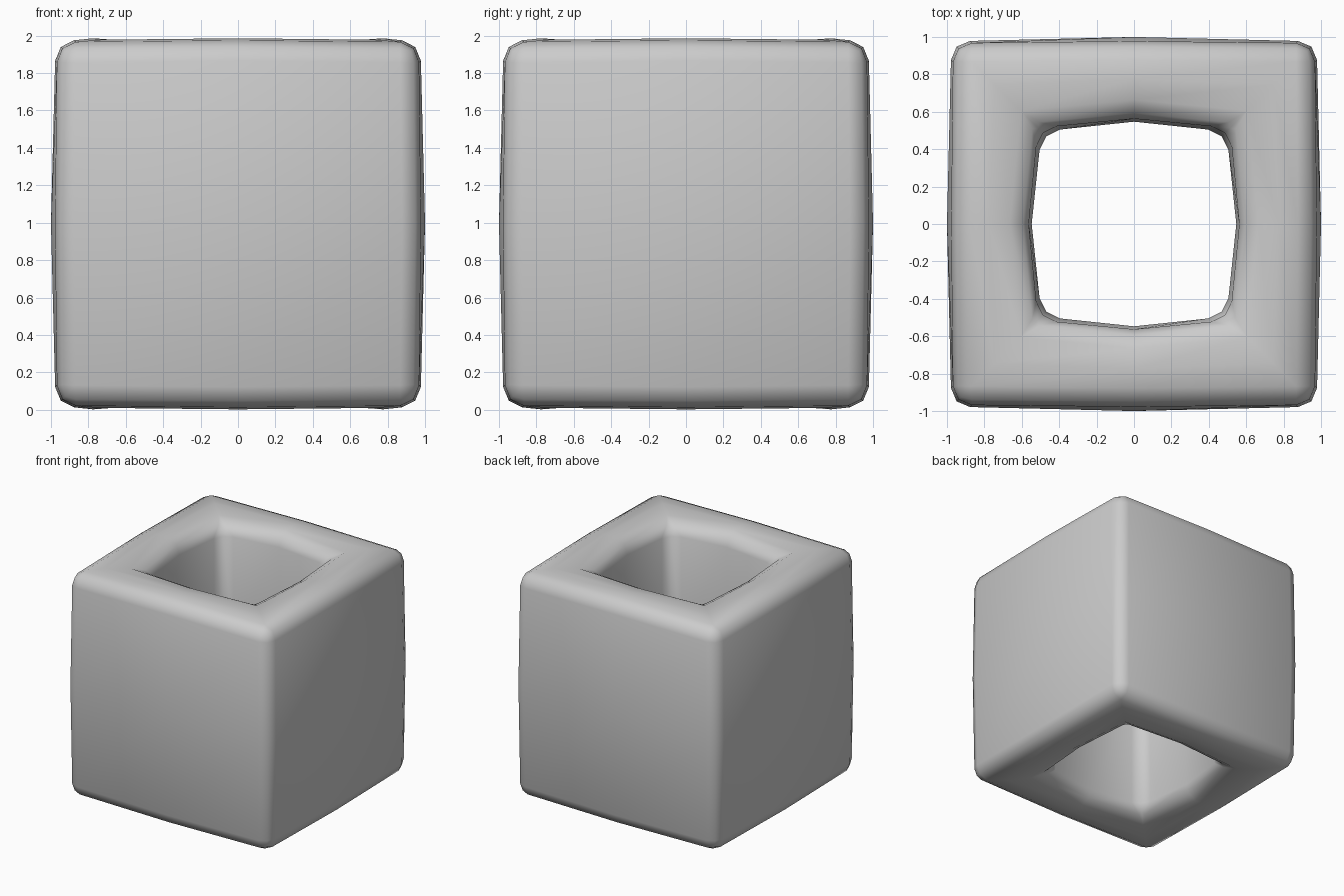
import bpy, bmesh

if "Cube" in bpy.data.objects:
    bpy.data.objects.remove(bpy.data.objects["Cube"])

ZC = 0.994  # height of the mid plane

# half cross-sections (radius, height above mid plane), outside to inside
SIDE = [(1.0, 0), (0.976, 0.972), (0.775, 0.992), (0.565, 0.968), (0.547, 0)]
CORNER = [(0.977, 0), (0.966, 0.962), (0.745, 0.984), (0.515, 0.96), (0.495, 0)]


def closed(profile):
    """Mirror the half section to a closed loop of eight points."""
    return profile + [(r, -z) for r, z in profile[3:0:-1]]


# square tube with slightly bowed walls: eight stations around the axis
bm = bmesh.new()
dirs = [(1, 0), (1, 1), (0, 1), (-1, 1), (-1, 0), (-1, -1), (0, -1), (1, -1)]
rings = []
for i, (dx, dy) in enumerate(dirs):
    section = closed(CORNER if i % 2 else SIDE)
    rings.append([bm.verts.new((dx * r, dy * r, ZC + z)) for r, z in section])
for i in range(8):
    a, b = rings[i], rings[(i + 1) % 8]
    for j in range(8):
        k = (j + 1) % 8
        bm.faces.new((a[j], b[j], b[k], a[k]))
bmesh.ops.recalc_face_normals(bm, faces=bm.faces)

# round the rims and the upright edges
hard = []
for i in range(8):
    a, b = rings[i], rings[(i + 1) % 8]
    hard += [bm.edges.get((a[j], b[j])) for j in (1, 3, 5, 7)]
    if i % 2:
        for j, k in ((0, 1), (0, 7), (4, 3), (4, 5)):
            hard.append(bm.edges.get((a[j], a[k])))
bmesh.ops.bevel(bm, geom=hard, offset=0.1, offset_type='OFFSET', segments=2,
                profile=0.5, affect='EDGES', clamp_overlap=True)
bmesh.ops.recalc_face_normals(bm, faces=bm.faces)
for f in bm.faces:
    f.smooth = True

mesh = bpy.data.meshes.new("square_tube_block")
bm.to_mesh(mesh)
bm.free()
obj = bpy.data.objects.new("square_tube_block", mesh)
bpy.context.collection.objects.link(obj)
